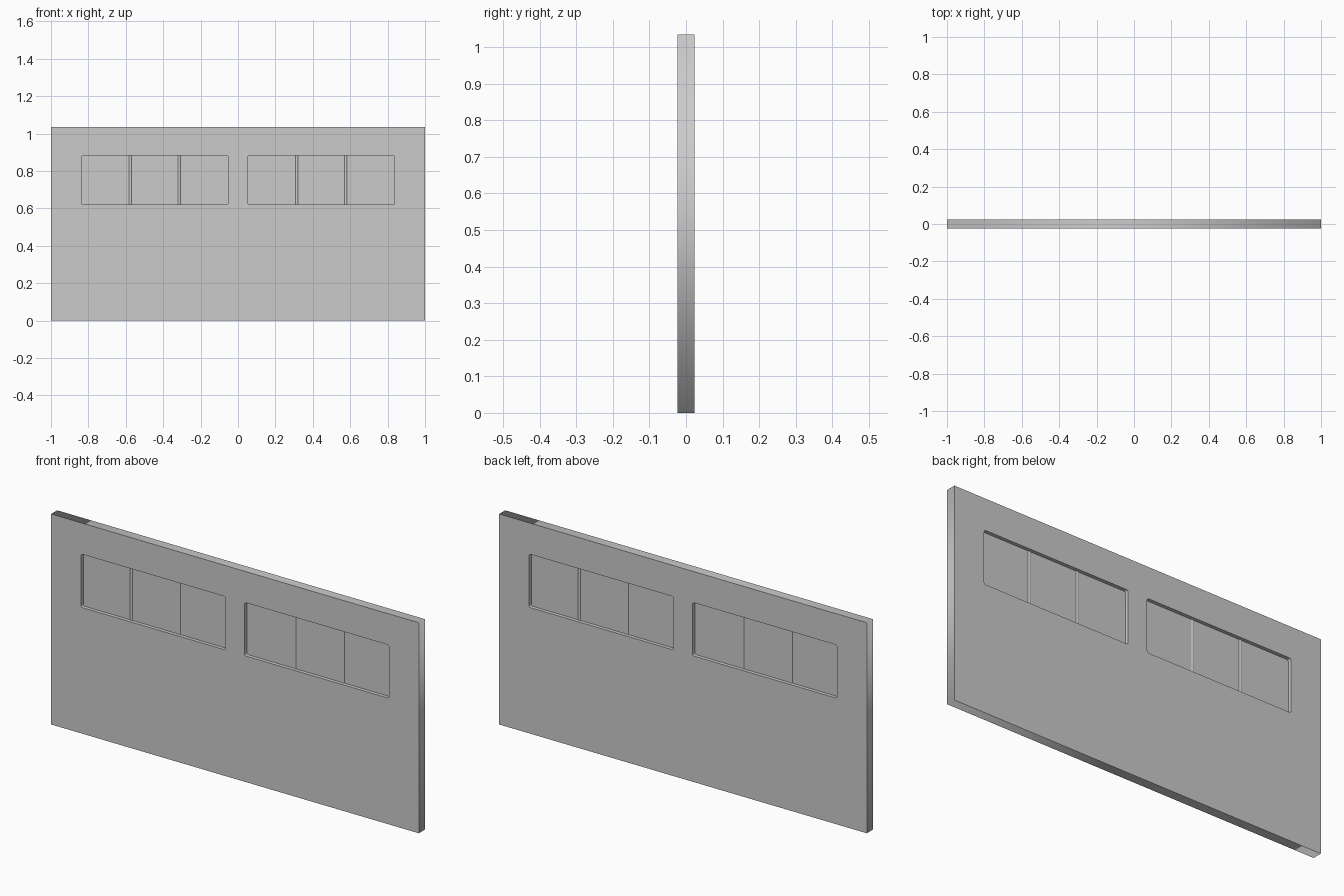
import bpy, math

if "Cube" in bpy.data.objects:
    bpy.data.objects.remove(bpy.data.objects["Cube"])

W, H, T = 2.0, 1.035, 0.047            # panel width, height, thickness
WIN_W, WIN_X = 0.785, 0.445            # window width, centre offset
Z0, Z1 = 0.62, 0.882                   # window bottom, top
R = 0.009                              # window corner radius


def rounded_rect(x0, x1, z0, z1, r, steps=4):
    pts = []
    for cx, cz, a0 in ((x1 - r, z1 - r, 0), (x0 + r, z1 - r, 90),
                       (x0 + r, z0 + r, 180), (x1 - r, z0 + r, 270)):
        for i in range(steps + 1):
            a = math.radians(a0 + 90 * i / steps)
            pts.append((cx + r * math.cos(a), cz + r * math.sin(a)))
    return pts


def extruded(name, outlines, depth):
    """Upright plate from closed outlines; inner outlines become holes."""
    cu = bpy.data.curves.new(name, 'CURVE')
    cu.dimensions, cu.fill_mode, cu.extrude = '2D', 'BOTH', depth / 2
    for pts in outlines:
        s = cu.splines.new('POLY')
        s.points.add(len(pts) - 1)
        for p, (x, z) in zip(s.points, pts):
            p.co = (x, z, 0, 1)
        s.use_cyclic_u = True
    ob = bpy.data.objects.new(name, cu)
    bpy.context.collection.objects.link(ob)
    ob.rotation_euler.x = math.pi / 2
    bpy.ops.object.select_all(action='DESELECT')
    ob.select_set(True)
    bpy.context.view_layer.objects.active = ob
    bpy.ops.object.convert(target='MESH')
    return bpy.context.object


# Solid panel with two window openings
outer = [(-W / 2, 0), (W / 2, 0), (W / 2, H), (-W / 2, H)]
holes = [rounded_rect(c - WIN_W / 2, c + WIN_W / 2, Z0, Z1, R)
         for c in (-WIN_X, WIN_X)]
extruded("panel", [outer] + holes, T)

# Recessed panes with two slim round dividers each
for side, c, hole in zip(("left", "right"), (-WIN_X, WIN_X), holes):
    extruded(f"{side}_window_pane", [hole], 0.012)
    for i in (-1, 1):
        bpy.ops.mesh.primitive_cylinder_add(
            vertices=16, radius=0.009, depth=Z1 - Z0,
            location=(c + i * WIN_W / 6, 0, (Z0 + Z1) / 2))
        bpy.context.object.name = f"{side}_window_divider"
        bpy.ops.object.shade_smooth_by_angle()
